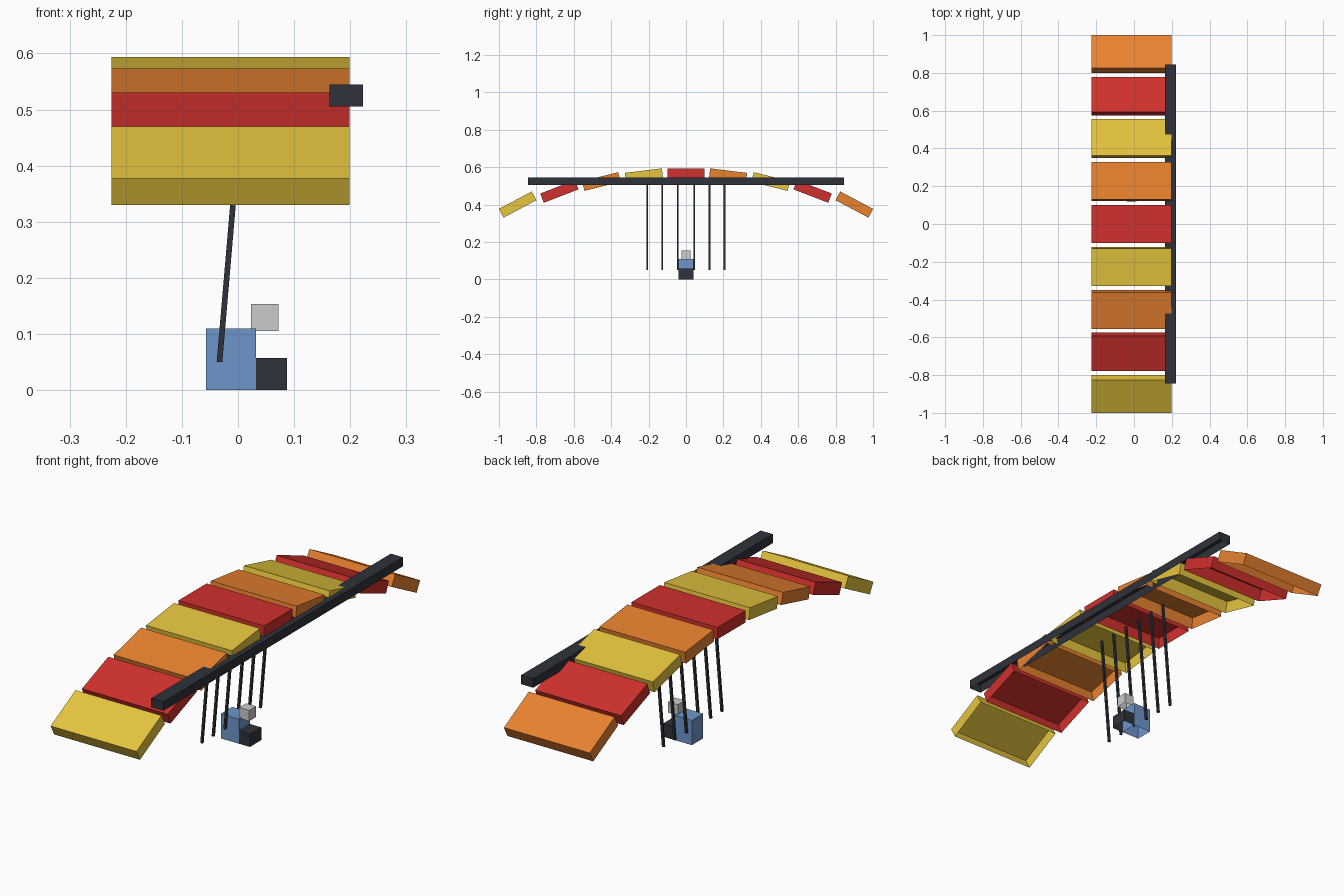
import bpy, bmesh
from math import radians
from mathutils import Matrix, Vector

if "Cube" in bpy.data.objects:
    bpy.data.objects.remove(bpy.data.objects["Cube"])


def material(name, hex_code):
    # sRGB hex to linear colour
    rgb = [int(hex_code[i:i + 2], 16) / 255 for i in (0, 2, 4)]
    lin = [c / 12.92 if c < 0.04 else ((c + 0.055) / 1.055) ** 2.4 for c in rgb]
    m = bpy.data.materials.new(name)
    m.diffuse_color = (*lin, 1)
    m.use_nodes = True
    m.node_tree.nodes["Principled BSDF"].inputs["Base Color"].default_value = m.diffuse_color
    return m


YELLOW = material("yellow", "E6C53E")
RED = material("red", "D0302C")
ORANGE = material("orange", "E8822F")
DARK = material("dark", "2E323A")
BLUE = material("blue", "6F96CC")


def box(name, centre, size, mat=None, tilt=0.0, open_bottom=True):
    """Flat-shaded box, tilted about x, optionally with no underside."""
    bm = bmesh.new()
    bmesh.ops.create_cube(bm, size=1, matrix=Matrix.Diagonal((*size, 1)))
    if open_bottom:
        bm.normal_update()
        under = [f for f in bm.faces if f.normal.z < -0.9]
        bmesh.ops.delete(bm, geom=under, context='FACES')
    me = bpy.data.meshes.new(name)
    bm.to_mesh(me)
    bm.free()
    if mat:
        me.materials.append(mat)
    ob = bpy.data.objects.new(name, me)
    ob.location = centre
    ob.rotation_euler.x = tilt
    bpy.context.collection.objects.link(ob)
    return ob


# Canopy: nine cells along an arch, colours repeating from the -y tip
half_arch = [(0.0, 0.5665), (0.225, 0.555), (0.453, 0.523), (0.677, 0.47), (0.90, 0.40)]
colours = [YELLOW, RED, ORANGE]
for i in range(-4, 5):
    y, z = half_arch[abs(i)]
    side = 1 if i > 0 else -1
    box(f"canopy_cell_{i + 5}", (-0.013, side * y, z), (0.424, 0.199, 0.053),
        colours[(i + 4) % 3], tilt=radians(-7 * i))

# Straight leading spar
box("leading_spar", (0.193, 0, 0.525), (0.06, 1.69, 0.04), DARK)

# Suspension lines, leaning slightly in x
low, high = Vector((-0.033, 0, 0.05)), Vector((0.009, 0, 0.54))
for n, y in enumerate((-0.207, -0.127, -0.044, 0.044, 0.125, 0.205)):
    line = box(f"suspension_line_{n + 1}", (low + high) / 2 + Vector((0, y, 0)),
               (0.01, 0.01, (high - low).length), DARK, open_bottom=False)
    line.rotation_euler = (high - low).to_track_quat('Z', 'Y').to_euler()

# Pilot: torso, legs and head
box("pilot_torso", (-0.0125, 0, 0.055), (0.089, 0.08, 0.11), BLUE)
box("pilot_legs", (0.0595, 0, 0.0285), (0.055, 0.08, 0.057), DARK)
box("pilot_head", (0.0475, 0, 0.129), (0.049, 0.049, 0.048))
